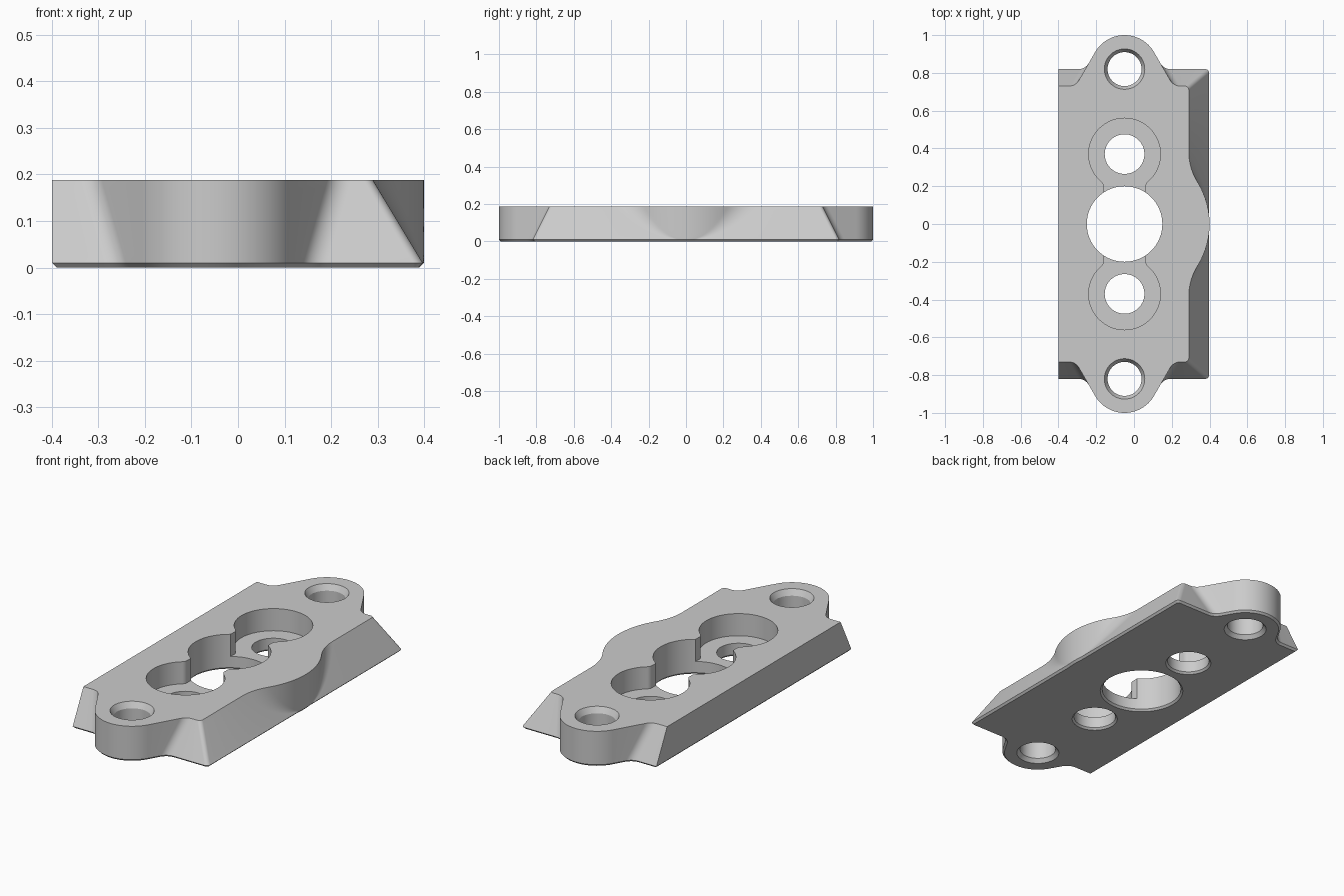
import bpy, bmesh
from math import cos, sin, atan2, sqrt, radians, pi
from mathutils import Vector

if "Cube" in bpy.data.objects:
    bpy.data.objects.remove(bpy.data.objects["Cube"], do_unlink=True)

AXIS = -0.05       # x of the row of holes
HEIGHT = 0.188
CHAMFER = 0.01
EAR_Y, EAR_R = 0.82, 0.18
POCKET_Y, POCKET_R = 0.37, 0.19

grey = bpy.data.materials.new("satin_grey")
grey.use_nodes = True
grey.diffuse_color = (0.6, 0.6, 0.6, 1)
grey.node_tree.nodes["Principled BSDF"].inputs["Base Color"].default_value = (0.6, 0.6, 0.6, 1)


def arc(cx, cy, r, a0, a1, n):
    """Points along an arc, angles in radians."""
    return [(cx + r * cos(a0 + (a1 - a0) * i / n), cy + r * sin(a0 + (a1 - a0) * i / n))
            for i in range(n + 1)]


def loft(name, rings):
    """Closed solid through (outline, z) rings with equal point counts."""
    bm = bmesh.new()
    loops = [[bm.verts.new((x, y, z)) for x, y in pts] for pts, z in rings]
    n = len(loops[0])
    for low, high in zip(loops, loops[1:]):
        for i in range(n):
            j = (i + 1) % n
            bm.faces.new((low[i], low[j], high[j], high[i]))
    bm.faces.new(loops[0][::-1])
    bm.faces.new(loops[-1])
    bmesh.ops.recalc_face_normals(bm, faces=bm.faces)
    mesh = bpy.data.meshes.new(name)
    bm.to_mesh(mesh)
    bm.free()
    mesh.materials.append(grey)
    obj = bpy.data.objects.new(name, mesh)
    bpy.context.collection.objects.link(obj)
    return obj


def body_outline(t):
    """Plan outline at height fraction t; the side and ends lean inward."""
    side = 0.397 - 0.107 * t
    end = 0.82 - 0.09 * t
    # bulge on the long side, blended into the leaning face
    bulge_x, bulge_r, blend = -0.02, 0.42, 0.3
    bx = side + blend
    by = sqrt((bulge_r + blend) ** 2 - (bx - bulge_x) ** 2)
    a = atan2(by, bx - bulge_x)
    half = arc(bulge_x, 0, bulge_r, 0, a, 12)
    half += arc(bx, by, blend, pi + a, pi, 12)[1:]
    # rounded corner
    half += arc(side - 0.02, end - 0.02, 0.02, 0, pi / 2, 6)
    # flared ear with fillets to the shoulders
    flare, fillet = radians(30), 0.06
    fy = end + fillet
    fu = (EAR_R + fillet - (fy - EAR_Y) * sin(flare)) / cos(flare)
    right = arc(fu, fy, fillet, 1.5 * pi, pi + flare, 8)
    ear = right + arc(0, EAR_Y, EAR_R, flare, pi - flare, 32)
    ear += [(-u, y) for u, y in reversed(right)]
    half += [(AXIS + u, y) for u, y in ear]
    half.append((-0.4, end))
    return half + [(x, -y) for x, y in reversed(half[1:])]


def inset(points, d):
    """Mitred inward offset of a counter-clockwise outline."""
    out = []
    for i, p in enumerate(points):
        p = Vector(p)
        e1 = (p - Vector(points[i - 1])).normalized()
        e2 = (Vector(points[(i + 1) % len(points)]) - p).normalized()
        n1, n2 = Vector((-e1.y, e1.x)), Vector((-e2.y, e2.x))
        out.append(tuple(p + (n1 + n2) * d / (1 + n1.dot(n2))))
    return out


def round_cutter(name, y, profile):
    """Turned cutter from (radius, z) pairs."""
    return loft(name, [(arc(AXIS, y, r, 0, 2 * pi, 64)[:-1], z) for r, z in profile])


def pocket_outline(sign):
    """Round pocket with a filleted neck opening into the centre bore."""
    neck, fillet = 0.11, 0.035
    fx = neck + fillet
    dy = sqrt((POCKET_R + fillet) ** 2 - fx ** 2)
    a = atan2(dy, fx)
    right = [(neck, 0.08)] + arc(fx, POCKET_Y - dy, fillet, pi, pi - a, 8)
    pts = right + arc(0, POCKET_Y, POCKET_R, -a, pi + a, 56)[1:-1]
    pts += [(-u, y) for u, y in reversed(right)]
    return [(AXIS + u, sign * y) for u, y in pts][::sign]


# plate body with a chamfered bottom edge
LEVELS = 10
base = body_outline(0)
rings = [(inset(base, CHAMFER), 0)]
for k in range(LEVELS + 1):
    t = k / LEVELS
    rings.append((body_outline(t), CHAMFER + (HEIGHT - CHAMFER) * t))
plate = loft("mounting_plate", rings)

# cutters for the bores and pockets
LOW, HIGH = -0.05, 0.25
cutters = [round_cutter("centre_bore_cutter", 0,
                        [(0.21, LOW), (0.21, 0), (0.2, 0.01), (0.2, HIGH)])]
for sign, label in ((1, "back"), (-1, "front")):
    cutters.append(loft(label + "_pocket_cutter",
                        [(pocket_outline(sign), 0.07), (pocket_outline(sign), HIGH)]))
    cutters.append(round_cutter(label + "_screw_cutter", sign * POCKET_Y,
                                [(0.115, LOW), (0.115, 0), (0.105, 0.01), (0.105, 0.12)]))
    cutters.append(round_cutter(label + "_ear_hole_cutter", sign * EAR_Y,
                                [(0.107, LOW), (0.107, 0), (0.09, 0.02), (0.09, HEIGHT - 0.03),
                                 (0.107, HEIGHT), (0.107, HIGH)]))

bpy.context.view_layer.objects.active = plate
for cutter in cutters:
    cutter.hide_render = True
    mod = plate.modifiers.new(cutter.name, "BOOLEAN")
    mod.operation = "DIFFERENCE"
    mod.solver = "EXACT"
    mod.object = cutter
    bpy.ops.object.modifier_apply(modifier=mod.name)
    bpy.data.objects.remove(cutter, do_unlink=True)

# smooth curved walls, keep machined edges crisp
bpy.ops.object.select_all(action="DESELECT")
plate.select_set(True)
bpy.ops.object.shade_smooth_by_angle(angle=radians(25))
